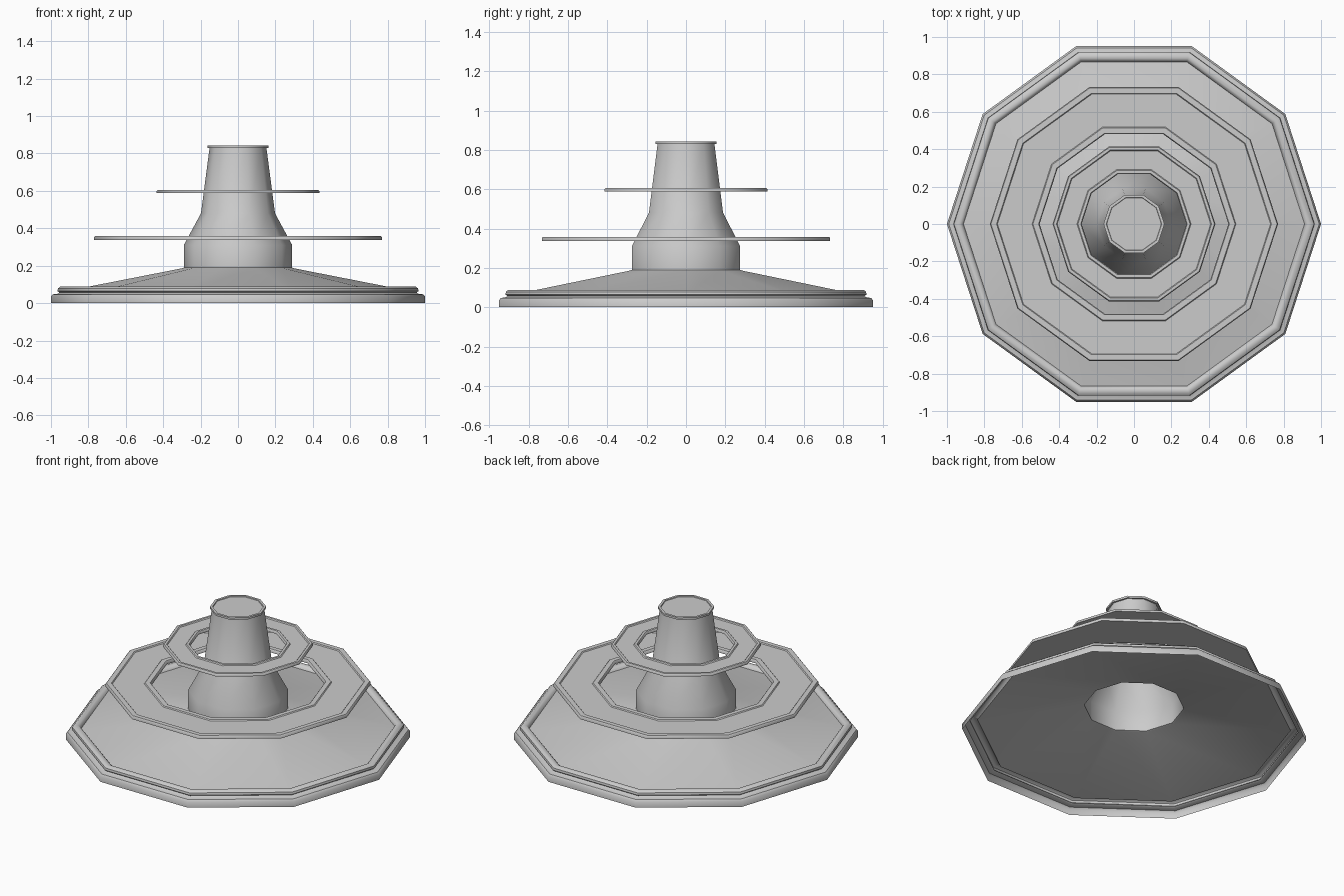
import bpy
import bmesh
from math import cos, sin, pi, radians

SIDES = 10

cube = bpy.data.objects.get("Cube")
if cube:
    bpy.data.objects.remove(cube, do_unlink=True)

grey = bpy.data.materials.new("light grey")
grey.use_nodes = True
colour = (0.6, 0.6, 0.6, 1)
grey.diffuse_color = colour
grey.node_tree.nodes["Principled BSDF"].inputs["Base Color"].default_value = colour


def lathe(name, profile, closed=False, cap=False):
    """Turn a (radius, height) profile into a ten-sided object."""
    bm = bmesh.new()
    rings = []
    for r, z in profile:
        rings.append([bm.verts.new((r * cos(2 * pi * i / SIDES), r * sin(2 * pi * i / SIDES), z))
                      for i in range(SIDES)])
    pairs = list(zip(rings, rings[1:]))
    if closed:
        pairs.append((rings[-1], rings[0]))
    for low, high in pairs:
        for i in range(SIDES):
            j = (i + 1) % SIDES
            bm.faces.new((low[i], low[j], high[j], high[i]))
    if cap:
        bm.faces.new(rings[-1])
    mesh = bpy.data.meshes.new(name)
    bm.to_mesh(mesh)
    bm.free()
    mesh.materials.append(grey)
    obj = bpy.data.objects.new(name, mesh)
    bpy.context.collection.objects.link(obj)
    bpy.ops.object.select_all(action='DESELECT')
    obj.select_set(True)
    bpy.context.view_layer.objects.active = obj
    bpy.ops.object.shade_smooth_by_angle(angle=radians(40))
    return obj


def lipped_ring(name, outer, inner, lip, bottom, top):
    """Flat plate with a raised lip along both edges."""
    floor, soft = top - 0.006, 0.005
    lathe(name, [
        (outer, bottom), (outer, floor), (outer - soft, top),
        (outer - lip + soft, top), (outer - lip, floor),
        (inner + lip, floor), (inner + lip - soft, top),
        (inner + soft, top), (inner, floor), (inner, bottom)], closed=True)


# Stepped rim and shallow cone, open underneath
lathe("base", [
    (1.0, 0), (1.0, 0.035), (0.99, 0.047), (0.965, 0.05),
    (0.955, 0.056), (0.965, 0.064), (0.963, 0.078), (0.95, 0.088),
    (0.93, 0.088), (0.918, 0.08), (0.912, 0.066), (0.30, 0.186), (0.29, 0.19)])

# Hollow tapering column with a flanged, capped top
lathe("column", [
    (0.29, 0.19), (0.29, 0.31), (0.198, 0.48), (0.152, 0.83),
    (0.163, 0.83), (0.163, 0.843), (0.148, 0.843), (0.146, 0.838)], cap=True)

# Floating plates
lipped_ring("lower_ring", 0.77, 0.505, 0.04, 0.337, 0.358)
lipped_ring("upper_ring", 0.435, 0.28, 0.025, 0.588, 0.605)
